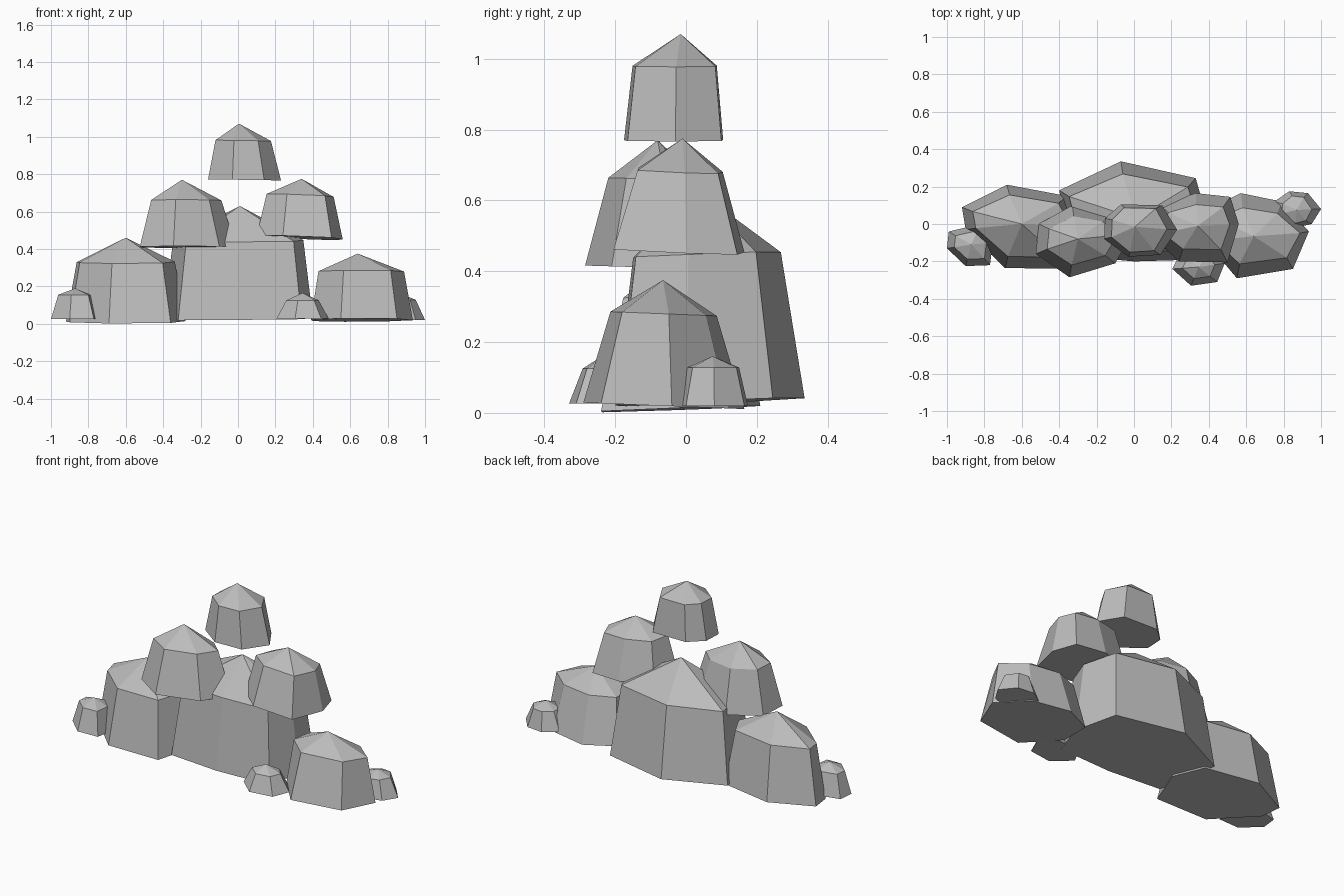
import bpy, bmesh

stone = bpy.data.materials.new("stone_grey")
stone.diffuse_color = (0.5, 0.5, 0.5, 1)


def rock(name, apex, base_z, shoulder_z, scale, ring, tilt=(0, 0)):
    """Faceted boulder: base outline, shrunken shoulder ring, peaked cap."""
    ax, ay, az = apex
    bm = bmesh.new()

    def lean(x, y):
        return tilt[0] * (x - ax) + tilt[1] * (y - ay)

    low = [bm.verts.new((x, y, base_z + lean(x, y))) for x, y in ring]
    high = []
    for x, y in ring:
        sx, sy = ax + (x - ax) * scale[0], ay + (y - ay) * scale[1]
        high.append(bm.verts.new((sx, sy, shoulder_z + lean(sx, sy))))
    tip = bm.verts.new(apex)
    bm.faces.new(low[::-1])
    for i in range(len(ring)):
        j = (i + 1) % len(ring)
        bm.faces.new((low[i], low[j], high[j], high[i]))
        bm.faces.new((high[i], high[j], tip))
    bmesh.ops.recalc_face_normals(bm, faces=bm.faces)
    mesh = bpy.data.meshes.new(name)
    bm.to_mesh(mesh)
    bm.free()
    mesh.materials.append(stone)
    bpy.context.collection.objects.link(bpy.data.objects.new(name, mesh))


# Bottom row of large boulders
rock("left_boulder", (-0.60, 0.0, 0.46), 0.012, 0.33, (0.82, 0.74),
     [(-0.90, -0.03), (-0.69, -0.235), (-0.36, -0.24), (-0.28, -0.02),
      (-0.36, 0.15), (-0.68, 0.21), (-0.92, 0.09)], (0.01, 0.04))
rock("centre_boulder", (0.01, 0.03, 0.63), 0.03, 0.445, (0.87, 0.78),
     [(-0.32, -0.17), (0.0, -0.20), (0.34, -0.19), (0.40, 0.0),
      (0.33, 0.245), (-0.07, 0.335), (-0.40, 0.18)], (0.01, 0.04))
rock("right_boulder", (0.64, -0.065, 0.375), 0.02, 0.28, (0.84, 0.66),
     [(0.39, -0.10), (0.55, -0.29), (0.85, -0.24), (0.935, -0.04),
      (0.79, 0.12), (0.57, 0.165), (0.40, 0.08)], (0, -0.04))

# Stacked upper boulders
rock("upper_left_boulder", (-0.30, -0.08, 0.77), 0.41, 0.66, (0.73, 0.68),
     [(-0.525, -0.16), (-0.345, -0.285), (-0.10, -0.21), (-0.01, -0.05),
      (-0.12, 0.06), (-0.33, 0.10), (-0.51, 0.0)], (0, -0.03))
rock("upper_right_boulder", (0.34, -0.01, 0.775), 0.46, 0.685, (0.78, 0.65),
     [(0.10, -0.07), (0.24, -0.20), (0.50, -0.205), (0.56, 0.0),
      (0.515, 0.145), (0.33, 0.165), (0.14, 0.10)], (-0.04, -0.04))
rock("top_boulder", (0.005, -0.015, 1.07), 0.77, 0.98, (0.76, 0.85),
     [(-0.16, -0.08), (-0.03, -0.175), (0.14, -0.165), (0.23, -0.03),
      (0.15, 0.10), (-0.07, 0.105), (-0.155, 0.03)], (-0.015, 0))

# Small stones at the foot
rock("left_pebble", (-0.87, -0.11, 0.19), 0.025, 0.155, (0.70, 0.68),
     [(-1.0, -0.13), (-0.90, -0.225), (-0.77, -0.22), (-0.755, -0.10),
      (-0.82, 0.0), (-0.99, -0.04)])
rock("front_pebble", (0.345, -0.23, 0.165), 0.027, 0.125, (0.62, 0.62),
     [(0.205, -0.24), (0.305, -0.33), (0.445, -0.31), (0.485, -0.21),
      (0.42, -0.13), (0.25, -0.15)])
rock("right_pebble", (0.87, 0.075, 0.16), 0.02, 0.128, (0.62, 0.75),
     [(0.74, 0.05), (0.86, -0.02), (0.95, 0.0), (1.0, 0.08),
      (0.93, 0.165), (0.83, 0.175), (0.75, 0.12)])
